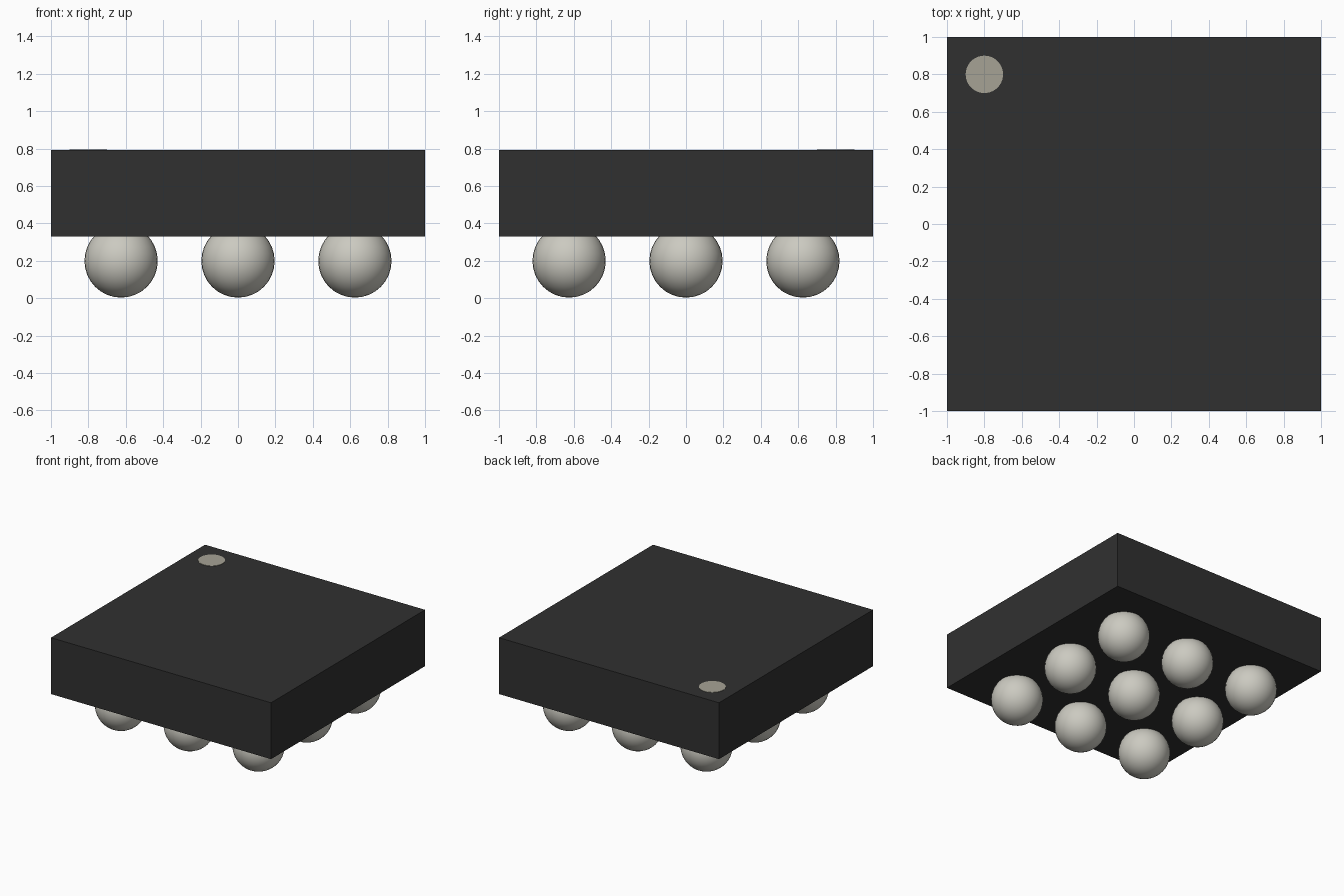
import bpy
import math

cube = bpy.data.objects.get("Cube")
if cube:
    bpy.data.objects.remove(cube, do_unlink=True)


def material(name, rgb):
    m = bpy.data.materials.new(name)
    m.use_nodes = True
    color = (*rgb, 1)
    m.diffuse_color = color
    m.node_tree.nodes["Principled BSDF"].inputs["Base Color"].default_value = color
    return m


def finish(name, mat):
    ob = bpy.context.object
    ob.name = ob.data.name = name
    ob.data.materials.append(mat)
    return ob


black = material("black plastic", (0.03, 0.03, 0.03))
solder = material("solder grey", (0.6, 0.59, 0.53))
marker_grey = material("marker grey", (0.38, 0.365, 0.3))

# Package body
BOTTOM, TOP = 0.33, 0.793
bpy.ops.mesh.primitive_cube_add(size=1, location=(0, 0, (BOTTOM + TOP) / 2))
body = finish("package_body", black)
body.scale = (2, 2, TOP - BOTTOM)

# Round corner marker, barely proud of the top
bpy.ops.mesh.primitive_cylinder_add(vertices=48, radius=0.1, depth=0.006,
                                    location=(-0.8, 0.8, TOP))
finish("corner_marker", marker_grey)

# Three by three grid of solder balls
RADIUS, PITCH = 0.196, 0.625
for row in range(3):
    for col in range(3):
        bpy.ops.mesh.primitive_uv_sphere_add(
            segments=32, ring_count=16, radius=RADIUS,
            location=((col - 1) * PITCH, (row - 1) * PITCH, RADIUS + 0.003))
        finish(f"solder_ball_{row + 1}_{col + 1}", solder)
        bpy.ops.object.shade_smooth_by_angle(angle=math.radians(40))
